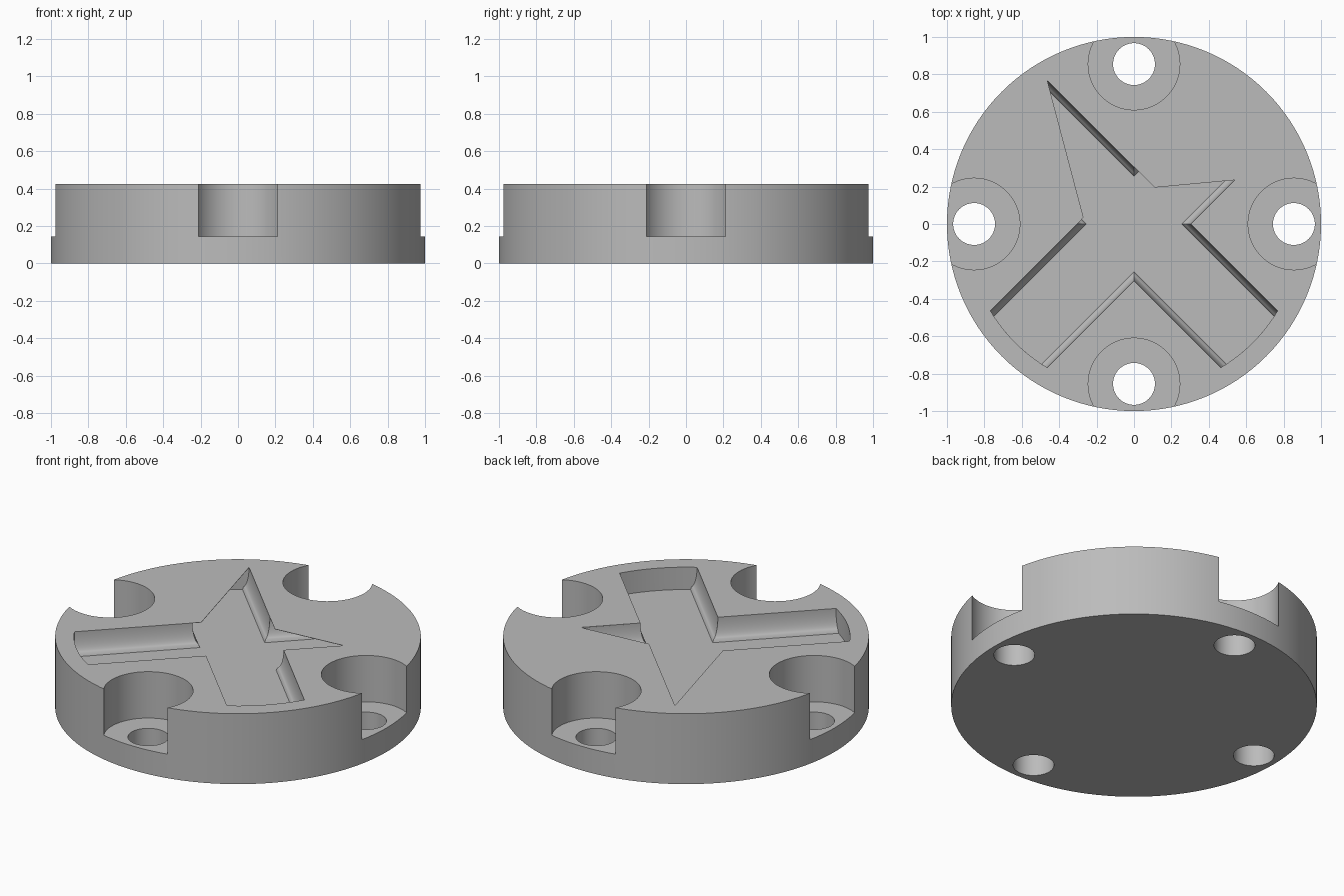
import bpy, bmesh, math
from mathutils import Vector

if "Cube" in bpy.data.objects:
    bpy.data.objects.remove(bpy.data.objects["Cube"])

TOP = 0.425          # disc height
WEB = 0.002          # thin skin over the rear slots
HALF, REACH = 0.215, 0.897   # slot half width and slot end radius
DEPTH, FILLET = 0.12, 0.035

grey = bpy.data.materials.new("grey")
grey.use_nodes = True
colour = (0.5, 0.5, 0.5, 1)
grey.diffuse_color = colour
grey.node_tree.nodes["Principled BSDF"].inputs["Base Color"].default_value = colour


def polar(r, a):
    return Vector((r * math.cos(a), r * math.sin(a)))


def circle(r, n, centre=Vector((0, 0))):
    return [centre + polar(r, 2 * math.pi * i / n) for i in range(n)]


def arm_end(k, half):
    """Curved end of slot arm k, counter-clockwise."""
    spread = math.asin(half / REACH)
    mid = math.radians(45 + 90 * k)
    return [polar(REACH, mid + spread * (i / 6 - 1)) for i in range(13)]


def corner(k, half):
    return polar(half * math.sqrt(2), math.radians(90 * k))


def cross(half):
    pts = []
    for k in range(4):
        pts += arm_end(k, half) + [corner(k + 1, half)]
    return pts


def loft(name, layers):
    """Solid through stacked outlines given as (z, points)."""
    bm = bmesh.new()
    rings = [[bm.verts.new((p.x, p.y, z)) for p in pts] for z, pts in layers]
    n = len(rings[0])
    for a, b in zip(rings, rings[1:]):
        for i in range(n):
            j = (i + 1) % n
            bm.faces.new((a[i], a[j], b[j], b[i]))
    bm.faces.new(rings[0][::-1])
    bm.faces.new(rings[-1])
    bmesh.ops.recalc_face_normals(bm, faces=bm.faces)
    mesh = bpy.data.meshes.new(name)
    bm.to_mesh(mesh)
    bm.free()
    ob = bpy.data.objects.new(name, mesh)
    bpy.context.collection.objects.link(ob)
    mesh.materials.append(grey)
    return ob


# Round body
body = loft("disc_body", [(0, circle(1, 128)), (TOP, circle(1, 128))])
cutters = []

# Four bolt holes with counterbores
for k, side in enumerate(("left", "back", "right", "front")):
    c = polar(0.855, math.radians(90 * k))
    for part, r, low in (("counterbore", 0.245, 0.145), ("bolt_hole", 0.112, -0.1)):
        ring = circle(r, 64, c)
        cutters.append(loft(f"{side}_{part}_cutter", [(low, ring), (0.6, ring)]))

# Cross slot with walls curving in to a small step at the floor
layers = [(TOP - WEB, cross(HALF)), (TOP - 2 * WEB, cross(HALF))]
for i in range(1, 9):
    a = math.radians(10 * i)
    layers.append((TOP - DEPTH * math.sin(a), cross(HALF - FILLET * (1 - math.cos(a)))))
layers.append((TOP - DEPTH - 0.015, cross(HALF - FILLET)))
cutters.append(loft("cross_slot_cutter", layers[::-1]))

# Opening through the top skin, narrowed over the two rear arms
opening = [Vector((-0.27, 0.035))] + [corner(2, HALF)] + arm_end(2, HALF) + [corner(3, HALF)]
opening += arm_end(3, HALF) + [corner(0, HALF), Vector((0.54, 0.235)),
                               Vector((0.11, 0.195)), arm_end(1, HALF)[0]]
cutters.append(loft("slot_opening_cutter", [(TOP - 1.5 * WEB, opening), (0.6, opening)]))

for cutter in cutters:
    mod = body.modifiers.new(cutter.name, 'BOOLEAN')
    mod.operation = 'DIFFERENCE'
    mod.solver = 'EXACT'
    mod.object = cutter

# Bake the cuts and drop the cutters
bpy.context.view_layer.objects.active = body
body.select_set(True)
for mod in list(body.modifiers):
    bpy.ops.object.modifier_apply(modifier=mod.name)
for cutter in cutters:
    bpy.data.objects.remove(cutter)
bpy.ops.object.select_all(action='DESELECT')
body.select_set(True)
bpy.ops.object.shade_smooth_by_angle(angle=math.radians(30))
